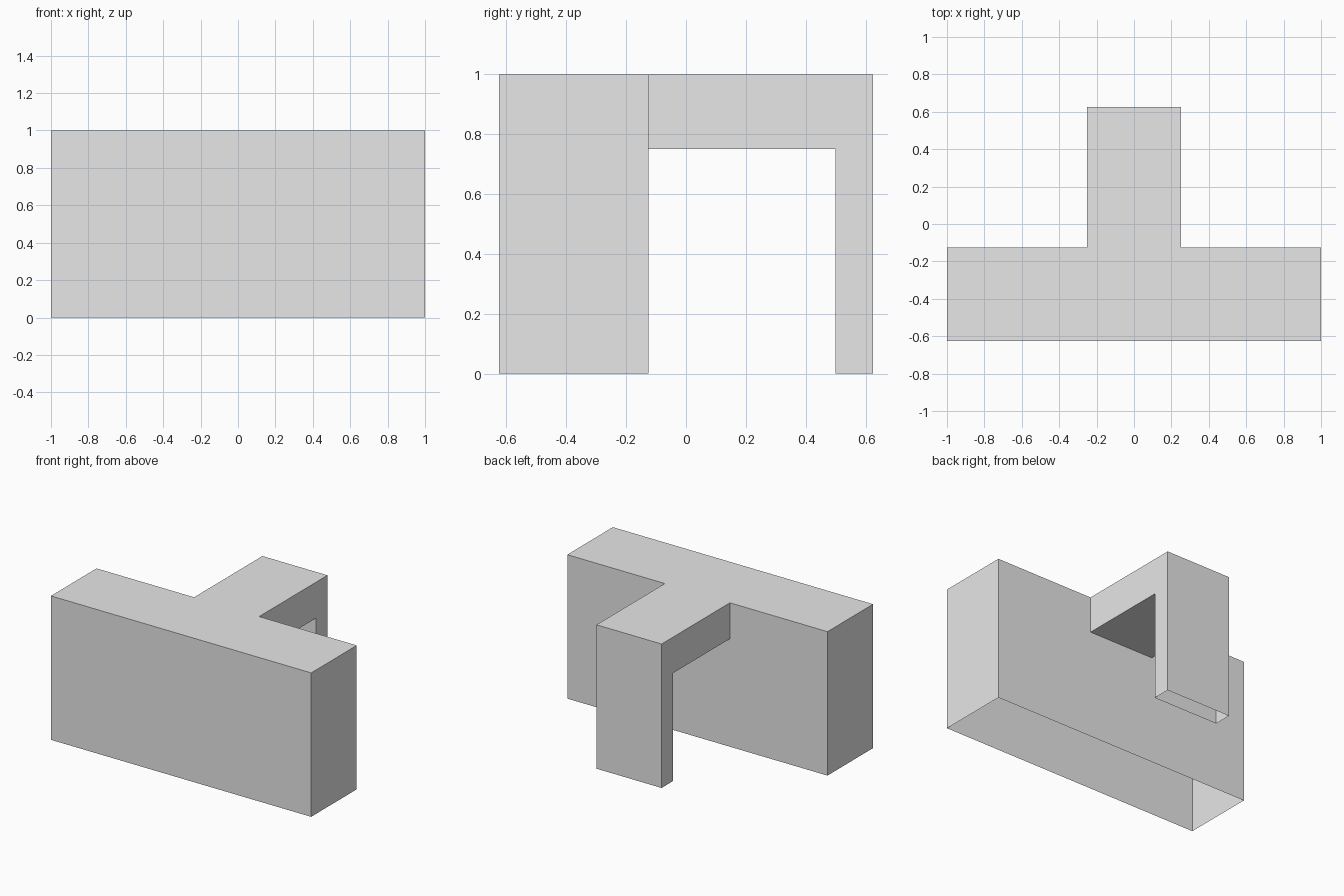
import bpy
import bmesh
from mathutils import Vector

cube = bpy.data.objects.get("Cube")
if cube:
    bpy.data.objects.remove(cube, do_unlink=True)

grey = bpy.data.materials.new("plain_grey")
grey.use_nodes = True
colour = (0.8, 0.8, 0.8, 1)
grey.diffuse_color = colour
grey.node_tree.nodes["Principled BSDF"].inputs["Base Color"].default_value = colour

DOWN, UP = Vector((0, 0, -1)), Vector((0, 0, 1))
FRONT, BACK = Vector((0, -1, 0)), Vector((0, 1, 0))

# Key levels shared by the parts
HALF_ARM, ARM_BASE = 0.25, 0.75
Y_FRONT, Y_WALL, Y_LEG, Y_BACK = -0.625, -0.125, 0.5, 0.625


def shell(name, low, high, open_sides, cuts=(), opening=None):
    """Hollow box without its open sides; cuts split faces so a rule can open a joint."""
    low, high = Vector(low), Vector(high)
    bm = bmesh.new()
    bmesh.ops.create_cube(bm, size=1)
    bmesh.ops.scale(bm, vec=high - low, verts=bm.verts)
    bmesh.ops.translate(bm, vec=(low + high) / 2, verts=bm.verts)
    bm.normal_update()
    for point, normal in cuts:
        bmesh.ops.bisect_plane(bm, geom=bm.verts[:] + bm.edges[:] + bm.faces[:],
                               plane_co=point, plane_no=normal)
    bm.normal_update()
    gone = [f for f in bm.faces
            if any(f.normal.dot(d) > 0.9 for d in open_sides)
            or (opening and opening(f))]
    bmesh.ops.delete(bm, geom=gone, context='FACES')
    mesh = bpy.data.meshes.new(name)
    bm.to_mesh(mesh)
    bm.free()
    mesh.materials.append(grey)
    obj = bpy.data.objects.new(name, mesh)
    bpy.context.collection.objects.link(obj)
    return obj


def arm_joint(face):
    c = face.calc_center_median()
    return face.normal.dot(BACK) > 0.9 and abs(c.x) < HALF_ARM and c.z > ARM_BASE


# Wide main block, open underneath and where the arm joins
shell("main_block", (-1, Y_FRONT, 0), (1, Y_WALL, 1), [DOWN],
      cuts=[((-HALF_ARM, 0, 0), (1, 0, 0)), ((HALF_ARM, 0, 0), (1, 0, 0)),
            ((0, 0, ARM_BASE), UP)],
      opening=arm_joint)

# Horizontal arm reaching backwards
shell("rear_arm", (-HALF_ARM, Y_WALL, ARM_BASE), (HALF_ARM, Y_LEG, 1), [FRONT, BACK])

# Thin rear leg, with its top corner continuing the arm
shell("rear_leg", (-HALF_ARM, Y_LEG, 0), (HALF_ARM, Y_BACK, ARM_BASE), [DOWN, UP])
shell("arm_end", (-HALF_ARM, Y_LEG, ARM_BASE), (HALF_ARM, Y_BACK, 1), [DOWN, FRONT])
